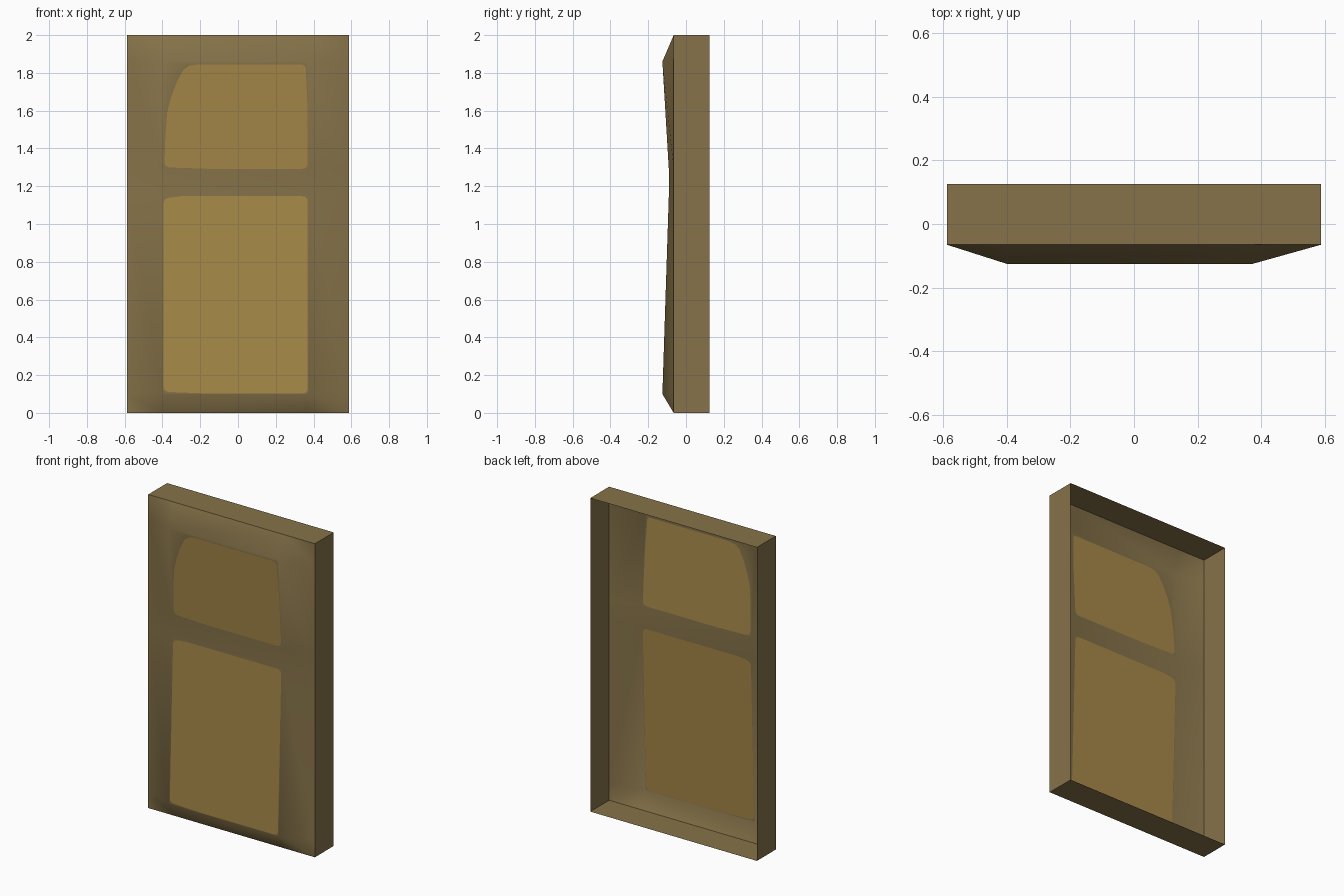
import bpy
from mathutils import Vector
from mathutils.geometry import delaunay_2d_cdt

if "Cube" in bpy.data.objects:
    bpy.data.objects.remove(bpy.data.objects["Cube"])

W, H, BACK, RIM = 0.588, 2.0, 0.125, -0.065
COLS = [(-W, 0), (-0.4, 1), (0.373, 1), (W, 0)]            # x, bulge factor
ROWS = [(0, 0), (0.1, 0.06), (1.15, 0.026), (1.29, 0.026), (1.86, 0.06), (H, 0)]  # z, bulge depth


def material(name, rgb):
    m = bpy.data.materials.new(name)
    m.diffuse_color = (*rgb, 1)
    m.use_nodes = True
    m.node_tree.nodes["Principled BSDF"].inputs["Base Color"].default_value = m.diffuse_color
    return m


frame_mat = material("dull_brown", (0.238, 0.170, 0.067))
panel_mat = material("golden_brown", (0.385, 0.249, 0.066))


def lerp(table, t):
    for (a, va), (b, vb) in zip(table, table[1:]):
        if t <= b + 1e-6:
            return va + (vb - va) * (t - a) / (b - a)
    return table[-1][1]


def surface(p):
    return (p[0], RIM - lerp(ROWS, p[1]) * lerp(COLS, p[0]), p[1])


def rounded(corners, n=4):
    """Outline with each corner (x, z, radius) replaced by a small curve."""
    out = []
    for i, (x, z, r) in enumerate(corners):
        c = Vector((x, z))
        if r == 0:
            out.append(c)
            continue
        a = c + (Vector(corners[i - 1][:2]) - c).normalized() * r
        b = c + (Vector(corners[(i + 1) % len(corners)][:2]) - c).normalized() * r
        for k in range(n + 1):
            t = k / n
            out.append(a * (1 - t) ** 2 + c * 2 * t * (1 - t) + b * t * t)
    return out


def inside(p, poly):
    hit = False
    for a, b in zip(poly, poly[1:] + poly[:1]):
        if (a.y > p.y) != (b.y > p.y) and p.x < a.x + (b.x - a.x) * (p.y - a.y) / (b.y - a.y):
            hit = not hit
    return hit


def add_object(name, verts, faces, mats):
    me = bpy.data.meshes.new(name)
    me.from_pydata(verts, [], faces)
    for m in mats:
        me.materials.append(m)
    ob = bpy.data.objects.new(name, me)
    bpy.context.collection.objects.link(ob)
    return ob


# Painted panel outlines, the upper one with a swept corner
lower = rounded([(-0.394, 0.112, 0.03), (-0.18, 0.103, 0), (0.369, 0.103, 0.03),
                 (0.369, 1.147, 0.03), (-0.3, 1.147, 0), (-0.394, 1.136, 0.03)])
upper = rounded([(-0.39, 1.3, 0.03), (-0.15, 1.292, 0), (0.369, 1.292, 0.03),
                 (0.368, 1.62, 0), (0.358, 1.845, 0.025), (-0.21, 1.845, 0),
                 (-0.258, 1.838, 0), (-0.29, 1.815, 0), (-0.325, 1.75, 0),
                 (-0.355, 1.67, 0), (-0.375, 1.59, 0), (-0.384, 1.48, 0)])

# Flat layout: grid lines plus panel outlines, then bulged forward
pts, edges = [], []
nx = len(COLS)
for j, (z, _) in enumerate(ROWS):
    for i, (x, _) in enumerate(COLS):
        k = len(pts)
        pts.append(Vector((x, z)))
        if i:
            edges.append((k - 1, k))
        if j:
            edges.append((k - nx, k))
for poly in (lower, upper):
    k, n = len(pts), len(poly)
    pts += poly
    edges += [(k + i, k + (i + 1) % n) for i in range(n)]
flat, _, faces, *_ = delaunay_2d_cdt(pts, edges, [], 0, 1e-5)

# Door front, smooth, with the two panels as faces of the second colour
front = add_object("door_front", [surface(p) for p in flat], faces, [frame_mat, panel_mat])
for f in front.data.polygons:
    f.use_smooth = True
    c = Vector((f.center.x, f.center.z))
    f.material_index = int(inside(c, lower) or inside(c, upper))

# Side walls, open at the back
ring = [(-W, 0), (W, 0), (W, H), (-W, H)]
verts = [(x, y, z) for y in (RIM, BACK) for x, z in ring]
add_object("side_walls", verts,
           [((i + 1) % 4, i, i + 4, (i + 1) % 4 + 4) for i in range(4)], [frame_mat])
